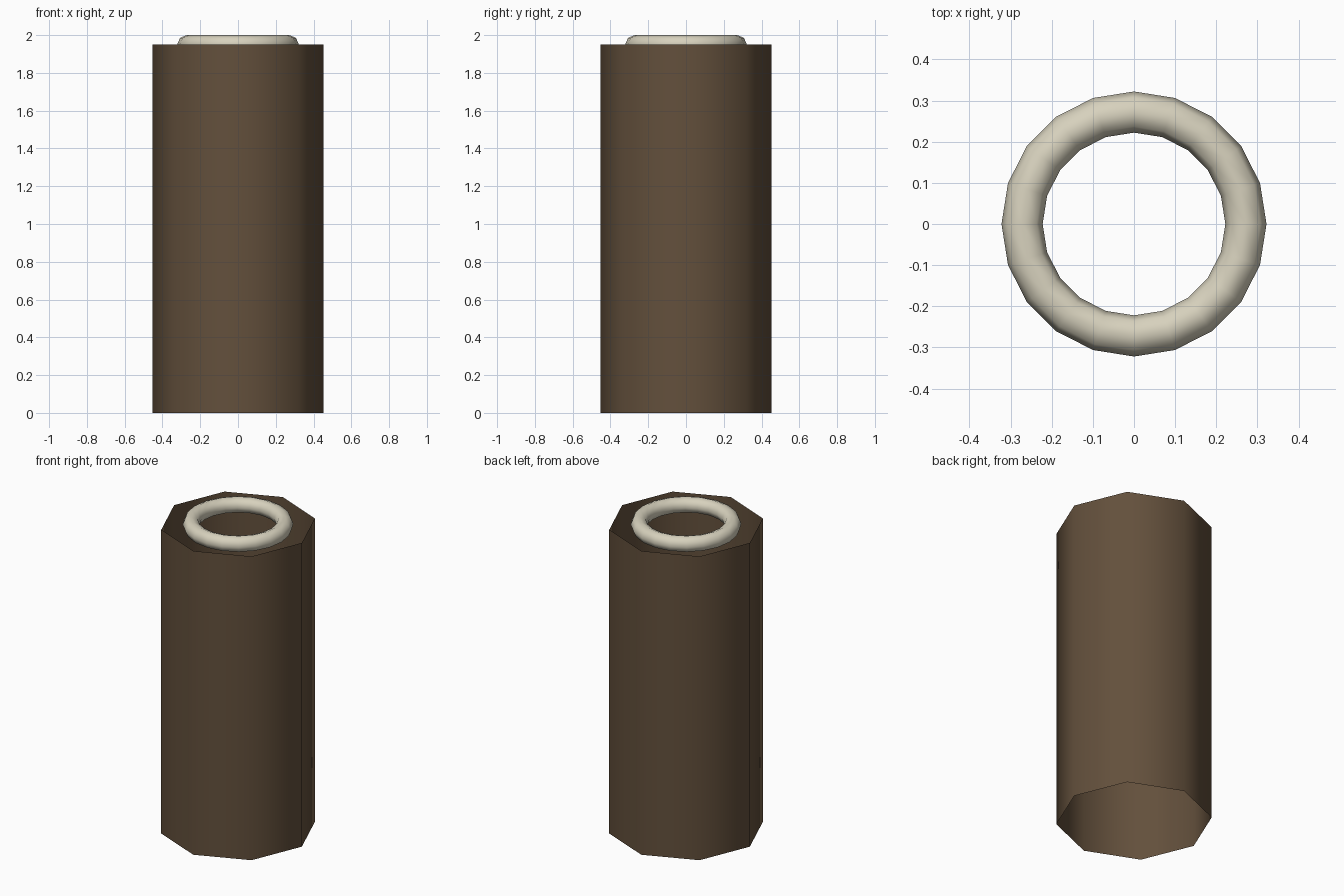
import bpy

if "Cube" in bpy.data.objects:
    bpy.data.objects.remove(bpy.data.objects["Cube"])

R, H = 0.4535, 1.95


def finish(name, color):
    ob = bpy.context.object
    ob.name = name
    for p in ob.data.polygons:
        p.use_smooth = True
    mat = bpy.data.materials.new(name + "_material")
    mat.diffuse_color = (*color, 1)
    mat.use_nodes = True
    mat.node_tree.nodes["Principled BSDF"].inputs["Base Color"].default_value = mat.diffuse_color
    ob.data.materials.append(mat)
    return ob


# Open eight-sided tube, without end caps, corners on the axes
bpy.ops.mesh.primitive_cylinder_add(vertices=8, radius=R, depth=H,
                                    end_fill_type='NOTHING',
                                    location=(0, 0, H / 2))
finish("trunk_tube", (0.125, 0.08, 0.045))

# Pale ring floating at the level of the upper rim
bpy.ops.mesh.primitive_torus_add(major_segments=20, minor_segments=8,
                                 major_radius=0.272, minor_radius=0.05,
                                 location=(0, 0, H))
finish("top_ring", (0.68, 0.64, 0.51))
